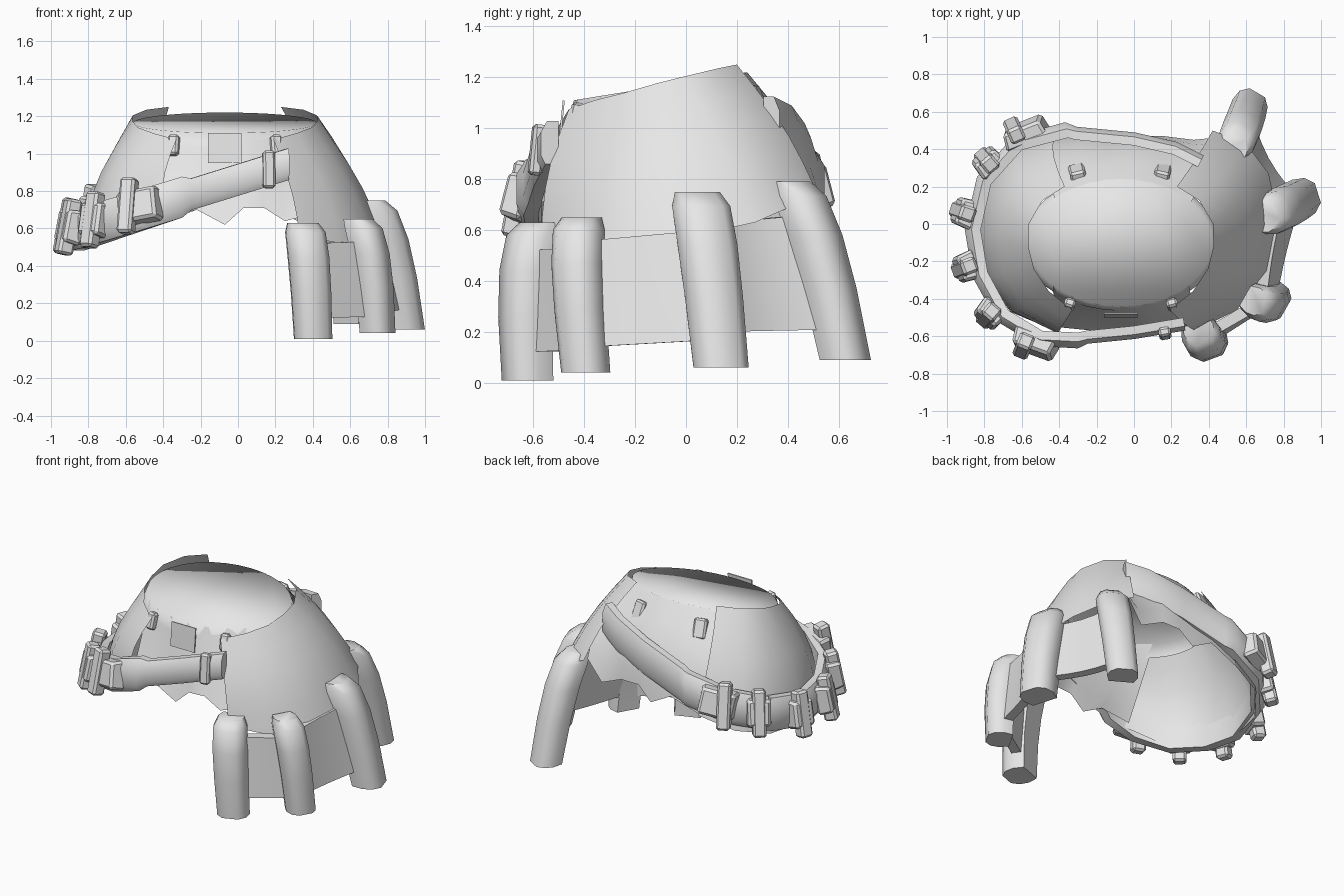
import bpy, bmesh, math
from mathutils import Vector, Matrix

if "Cube" in bpy.data.objects:
    bpy.data.objects.remove(bpy.data.objects["Cube"])

CX, CY = -0.07, -0.08
grey = bpy.data.materials.new("plain grey")
grey.diffuse_color = (0.8, 0.8, 0.8, 1)
grey.use_nodes = True
grey.node_tree.nodes["Principled BSDF"].inputs["Base Color"].default_value = grey.diffuse_color


def finish(bm, name, angle=40, outward=False):
    """Turn a bmesh into a named, shaded object."""
    if outward:
        for f in bm.faces:
            f.normal_update()
            if f.normal.dot(f.calc_center_median() - Vector((CX, CY, 0.6))) < 0:
                f.normal_flip()
    else:
        bmesh.ops.recalc_face_normals(bm, faces=bm.faces)
    me = bpy.data.meshes.new(name)
    bm.to_mesh(me)
    bm.free()
    me.materials.append(grey)
    ob = bpy.data.objects.new(name, me)
    bpy.context.collection.objects.link(ob)
    bpy.context.view_layer.objects.active = ob
    ob.select_set(True)
    bpy.ops.object.shade_smooth_by_angle(angle=math.radians(angle))
    ob.select_set(False)
    return ob


def grid(bm, rows, closed=False):
    """Skin a list of equal-length point rows."""
    vs = [[bm.verts.new(p) for p in r] for r in rows]
    n = len(rows[0])
    for a, b in zip(vs, vs[1:]):
        for i in range(n if closed else n - 1):
            j = (i + 1) % n
            bm.faces.new((a[i], a[j], b[j], b[i]))
    return vs


def cloth(name, top, bottom, bulge):
    """Curved sheet hanging from a top edge to a hem."""
    rows = []
    for k in range(6):
        t = k / 5
        row = []
        for a, b in zip(top, bottom):
            p = Vector(a).lerp(Vector(b), t)
            out = Vector((p.x - CX, p.y - CY, 0)).normalized()
            row.append(p + out * bulge * math.sin(math.pi * t))
        rows.append(row)
    bm = bmesh.new()
    grid(bm, rows)
    return finish(bm, name, 50, True)


def rim(deg, s=1.0):
    a = math.radians(deg)
    return Vector((CX + 0.49 * s * math.cos(a), -0.1 + 0.34 * s * math.sin(a),
                   1.165 + 0.055 * s * math.sin(a)))


# Waist cap with a short soft shoulder running under the panels
bm = bmesh.new()
shoulder = []
for i in range(36):
    p = rim(i * 10, 1.07)
    shoulder.append((p.x, p.y, rim(i * 10).z - 0.08))
vs = grid(bm, [shoulder, [rim(i * 10) for i in range(36)]], True)
bm.faces.new(vs[-1])
finish(bm, "waist_cap", 120, True)

# Side panels with raised collars
half = [(0.30, 0.20, 1.25), (0.42, 0.125, 1.235), (0.492, 0.0, 1.205), (0.495, -0.12, 1.175),
        (0.465, -0.24, 1.14), (0.385, -0.36, 1.11), (0.26, -0.46, 1.075)]
cloth("right_panel", [(CX + x, y, z) for x, y, z in half],
      [(0.42, 0.50, 0.78), (0.60, 0.43, 0.70), (0.72, 0.27, 0.63), (0.77, 0.04, 0.58),
       (0.72, -0.25, 0.54), (0.55, -0.46, 0.52), (0.33, -0.57, 0.56)], 0.035)
cloth("left_panel", [(CX - x, y, z) for x, y, z in half],
      [(-0.42, 0.47, 0.62), (-0.65, 0.40, 0.55), (-0.79, 0.22, 0.50), (-0.84, -0.03, 0.49),
       (-0.80, -0.28, 0.50), (-0.66, -0.47, 0.55), (-0.40, -0.58, 0.64)], 0.06)

# Front and back panels with ragged hems
cloth("front_panel", [rim(d) for d in (222, 238, 254, 270, 286, 302, 318)],
      [(-0.42, -0.55, 0.66), (-0.22, -0.57, 0.70), (-0.07, -0.57, 0.62), (0.03, -0.57, 0.71),
       (0.14, -0.56, 0.71), (0.25, -0.55, 0.64), (0.33, -0.54, 0.66)], 0.0)
cloth("back_panel", [rim(d) for d in (40, 58, 76, 90, 104, 118, 136)],
      [(0.42, 0.46, 0.78), (0.32, 0.45, 0.64), (0.16, 0.47, 0.71), (0.03, 0.47, 0.71),
       (-0.07, 0.48, 0.62), (-0.22, 0.48, 0.70), (-0.44, 0.46, 0.62)], 0.065)


def belt_z(x, y=0.0):
    back = min(max(y / 0.4, 0), 1)
    return 0.86 + 0.31 * x + 0.05 * back


# Slanted hip belt, a chamfered strap swept around the left side
path = [(0.27, -0.54), (0.0, -0.585), (-0.25, -0.61), (-0.30, -0.62), (-0.5, -0.61), (-0.70, -0.49),
        (-0.82, -0.27), (-0.86, -0.03), (-0.80, 0.23), (-0.62, 0.43), (-0.36, 0.50),
        (-0.31, 0.49), (0.0, 0.46), (0.22, 0.41), (0.36, 0.34)]
rows = []
for i, (x, y) in enumerate(path):
    a, b = path[max(i - 1, 0)], path[min(i + 1, len(path) - 1)]
    out = Vector((b[1] - a[1], a[0] - b[0], 0)).normalized()
    if out.dot(Vector((x - CX, y - CY, 0))) < 0:
        out.negate()
    h = 0.085 if i < 3 else 0.11
    d = 0.045 if 3 <= i <= 10 else 0.03
    c = Vector((x, y, belt_z(x, y)))
    rows.append([c + out * o + Vector((0, 0, z)) for o, z in
                 ((-0.04, -h), (d * 0.4, -h), (d, -h * 0.6), (d, h * 0.5), (d * 0.2, h), (-0.04, h))])
bm = bmesh.new()
vs = grid(bm, rows, True)
bm.faces.new(vs[0])
bm.faces.new(vs[-1])
finish(bm, "hip_belt", 35)


def box(name, centre, size, yaw=0.0, roll=0.0, bevel=0.012, taper=1.0, tilt=0.0):
    """Bevelled box; local x is outward, y runs along the belt."""
    bm = bmesh.new()
    bmesh.ops.create_cube(bm, size=1)
    for v in bm.verts:
        if v.co.x > 0:
            v.co.y *= taper
            v.co.z *= taper
    m = (Matrix.Translation(centre) @ Matrix.Rotation(yaw, 4, 'Z') @ Matrix.Rotation(roll, 4, 'Y')
         @ Matrix.Rotation(tilt, 4, 'X') @ Matrix.Diagonal((*size, 1)))
    bmesh.ops.transform(bm, matrix=m, verts=bm.verts)
    if bevel:
        bmesh.ops.bevel(bm, geom=bm.edges[:], offset=bevel, segments=1, affect='EDGES')
    return finish(bm, name, 30)


# Pouches with an upright insert in each
for i, (x, y) in enumerate([(-0.58, 0.49), (-0.78, 0.33), (-0.905, 0.06),
                            (-0.895, -0.23), (-0.77, -0.48), (-0.53, -0.64)]):
    yaw = math.atan2((y - CY) / 0.56 ** 2, (x - CX) / 0.8 ** 2)
    c = Vector((x, y, belt_z(x, y) + 0.025))
    out = Vector((math.cos(yaw), math.sin(yaw), 0))
    end = i in (0, 5)
    wide = 0.24 if end else 0.16
    tilt = -0.2 * math.sin(yaw) if end else 0
    shift = Vector((-0.055 if end else 0, 0, 0))
    box(f"pouch_{i}", c, (0.10, wide, 0.19), yaw, -0.2, 0.015, 0.88, tilt)
    box(f"pouch_insert_{i}", c + out * 0.012 + shift, (0.085, 0.085, 0.30), yaw, -0.2, 0.014)

# Belt keeper, waist loops and front plate
box("belt_keeper", (0.165, -0.585, 0.915), (0.05, 0.065, 0.20), math.radians(-80), -0.1)
for i, x in enumerate((-0.30, 0.15)):
    box(f"back_loop_{i}", (x, 0.265, 1.10), (0.08, 0.085, 0.13), math.radians(90 - 60 * (x + 0.07)), -0.4)
for i, x in enumerate((-0.345, 0.205)):
    box(f"front_loop_{i}", (x, -0.43, 1.045), (0.05, 0.06, 0.11), math.radians(-90 + 60 * (x + 0.07)), -0.25)
box("front_plate", (-0.07, -0.488, 1.03), (0.008, 0.18, 0.16), math.radians(-90), -0.1, 0)

# Flared padded tubes: top centre, bottom centre, radius
tubes = [((0.36, -0.605, 0.63), (0.405, -0.63, 0.01), 0.11),
         ((0.675, -0.43, 0.65), (0.755, -0.40, 0.04), 0.10),
         ((0.735, 0.055, 0.75), (0.90, 0.14, 0.06), 0.118),
         ((0.55, 0.44, 0.79), (0.62, 0.635, 0.09), 0.105)]
for n, (top, bot, r) in enumerate(tubes):
    top, bot = Vector(top), Vector(bot)
    yaw = math.atan2(bot.y - CY, bot.x - 0.2)
    out = Vector((math.cos(yaw), math.sin(yaw), 0))
    side = Vector((-out.y, out.x, 0))
    rows = []
    for t, s, o in ((0, 0.75, -0.03), (0.08, 0.97, 0), (0.3, 1, 0.02), (0.6, 0.97, 0.02), (1, 0.92, 0)):
        c = top.lerp(bot, t) + out * o
        rows.append([c + side * (r * s * a) + out * (r * s * b) for a, b in
                     ((-0.8, -0.85), (-1, -0.2), (-0.9, 0.4), (-0.5, 0.8),
                      (0.5, 0.8), (0.9, 0.4), (1, -0.2), (0.8, -0.85))])
    bm = bmesh.new()
    vs = grid(bm, rows, True)
    bm.faces.new(vs[0])
    bm.faces.new(vs[-1])
    finish(bm, f"flared_tube_{n}", 50)

# Quilted guards joining neighbouring tubes
heights = [(0.52, 0.53, 0.12, 0.13), (0.555, 0.60, 0.14, 0.17), (0.62, 0.66, 0.20, 0.21)]
for n, (za, zb, wa, wb) in enumerate(heights):
    ends = []
    for (top, bot, r), zt, zw in ((tubes[n], za, wa), (tubes[n + 1], zb, wb)):
        top, bot = Vector(top), Vector(bot)
        ends.append([top.lerp(bot, (top.z - z) / (top.z - bot.z)) for z in (zt, (zt + zw) / 2, zw)])
    rows = []
    for k in range(7):
        t = k / 6
        mid = [a.lerp(b, t) for a, b in zip(*ends)]
        d = ends[1][1] - ends[0][1]
        out = Vector((d.y, -d.x, 0)).normalized()
        bow = (0.0, -0.01, -0.04)[n] * math.sin(math.pi * t)
        outer = [p + out * (0.02 + bow) for p in mid]
        inner = [p + out * (bow - 0.04) for p in reversed(mid)]
        rows.append(outer + inner)
    bm = bmesh.new()
    vs = grid(bm, rows, True)
    bm.faces.new(vs[0])
    bm.faces.new(vs[-1])
    finish(bm, f"side_guard_{n}", 40)
